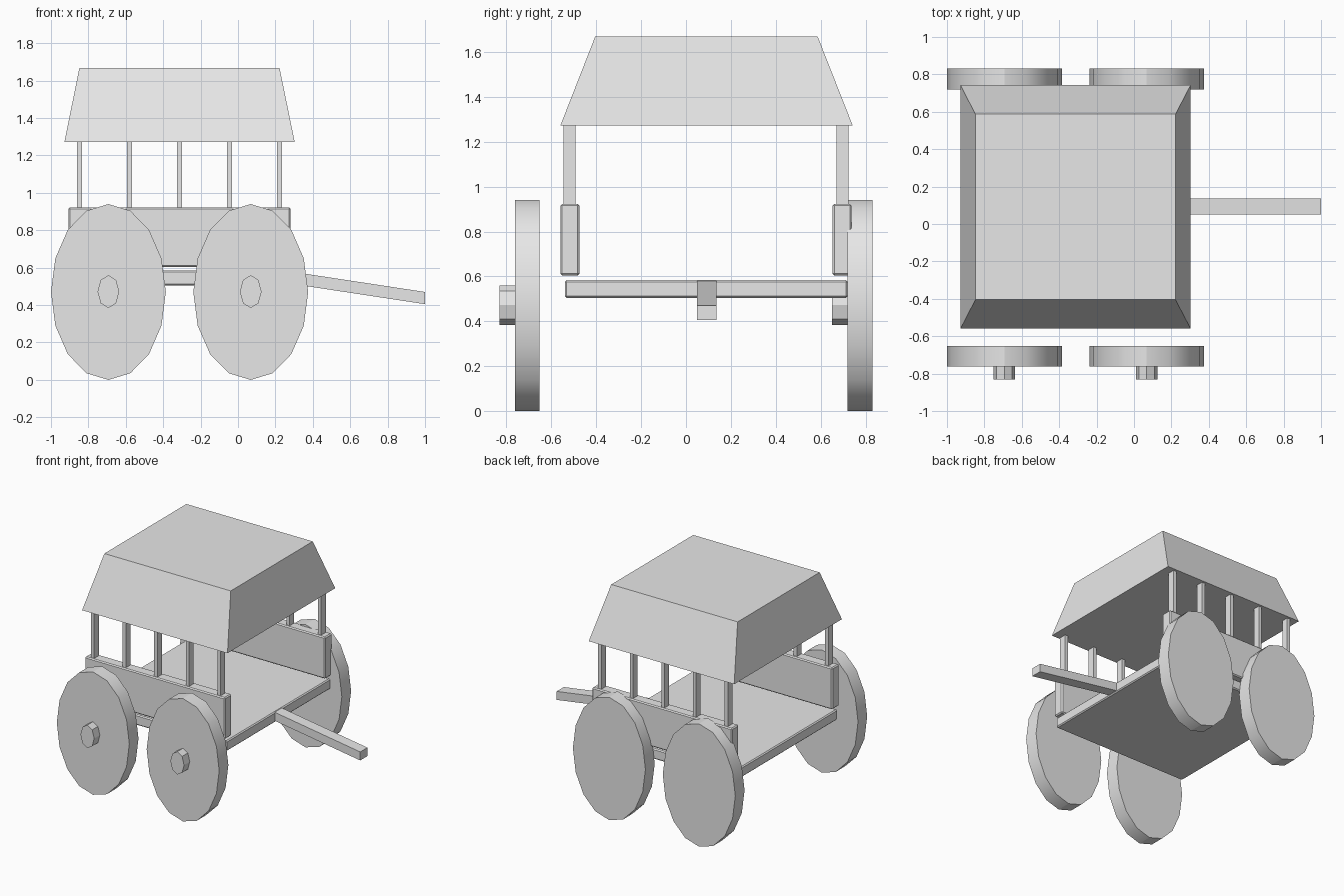
import bpy, bmesh, math
from mathutils import Matrix

if "Cube" in bpy.data.objects:
    bpy.data.objects.remove(bpy.data.objects["Cube"])

grey = bpy.data.materials.new("plain_grey")
grey.diffuse_color = (0.8, 0.8, 0.8, 1)
grey.use_nodes = True
grey.node_tree.nodes["Principled BSDF"].inputs["Base Color"].default_value = grey.diffuse_color


def finish(name, bm):
    bmesh.ops.recalc_face_normals(bm, faces=bm.faces)
    mesh = bpy.data.meshes.new(name)
    bm.to_mesh(mesh)
    bm.free()
    mesh.materials.append(grey)
    obj = bpy.data.objects.new(name, mesh)
    bpy.context.collection.objects.link(obj)
    return obj


def box(name, x, y, z, bevel=0.0):
    """Box from (min, max) ranges, optionally with a small bevel."""
    bm = bmesh.new()
    bmesh.ops.create_cube(bm, size=1)
    for v in bm.verts:
        v.co = [r[0] if c < 0 else r[1] for c, r in zip(v.co, (x, y, z))]
    obj = finish(name, bm)
    if bevel:
        mod = obj.modifiers.new("soft_edges", 'BEVEL')
        mod.width = bevel
        mod.segments = 1
    return obj


def disc(name, x, y, z, rx, rz, sides):
    """Oval disc with its axis along y, spanning the y range."""
    bm = bmesh.new()
    bmesh.ops.create_cone(bm, cap_ends=True, segments=sides,
                          radius1=1, radius2=1, depth=1)
    bm.transform(Matrix.Rotation(math.pi / 2, 4, 'X'))
    bm.transform(Matrix.Translation((x, (y[0] + y[1]) / 2, z))
                 @ Matrix.Diagonal((rx, y[1] - y[0], rz, 1)))
    obj = finish(name, bm)
    bpy.ops.object.select_all(action='DESELECT')
    obj.select_set(True)
    bpy.context.view_layer.objects.active = obj
    bpy.ops.object.shade_smooth_by_angle(angle=math.radians(30))
    return obj


# Deck
box("deck", (-0.905, 0.28), (-0.54, 0.72), (0.504, 0.584), 0.008)

# Side panels and roof posts
sides = (("front", (-0.56, -0.475), (-0.547, -0.492)),
         ("back", (0.653, 0.738), (0.67, 0.725)))
for side, panel_y, post_y in sides:
    box(side + "_side_panel", (-0.905, 0.28), panel_y, (0.604, 0.923), 0.008)
    for i in range(5):
        x = -0.848 + i * 0.2675
        box(f"{side}_post_{i + 1}", (x - 0.0135, x + 0.0135), post_y, (0.915, 1.28))

# Tapered roof
roof = box("roof", (-0.928, 0.303), (-0.56, 0.743), (1.272, 1.668))
for v in roof.data.vertices:
    if v.co.z > 1.5:
        v.co.x = -0.848 if v.co.x < -0.3 else 0.222
        v.co.y = -0.405 if v.co.y < 0 else 0.587

# Oval wheels, every hub on the wheel's -y face
for end, x in (("left", -0.693), ("right", 0.068)):
    for side, wheel_y, hub_y in (("front", (-0.763, -0.652), (-0.832, -0.755)),
                                 ("back", (0.72, 0.832), (0.651, 0.73))):
        disc(f"{side}_{end}_wheel", x, wheel_y, 0.47, 0.307, 0.47, 16)
        disc(f"{side}_{end}_hub", x, hub_y, 0.472, 0.058, 0.088, 8)

# Sloping draw shaft
shaft = box("draw_shaft", (0.27, 1.0), (0.05, 0.137), (0.405, 0.47))
for v in shaft.data.vertices:
    v.co.z += (1.0 - v.co.x) * 0.152
